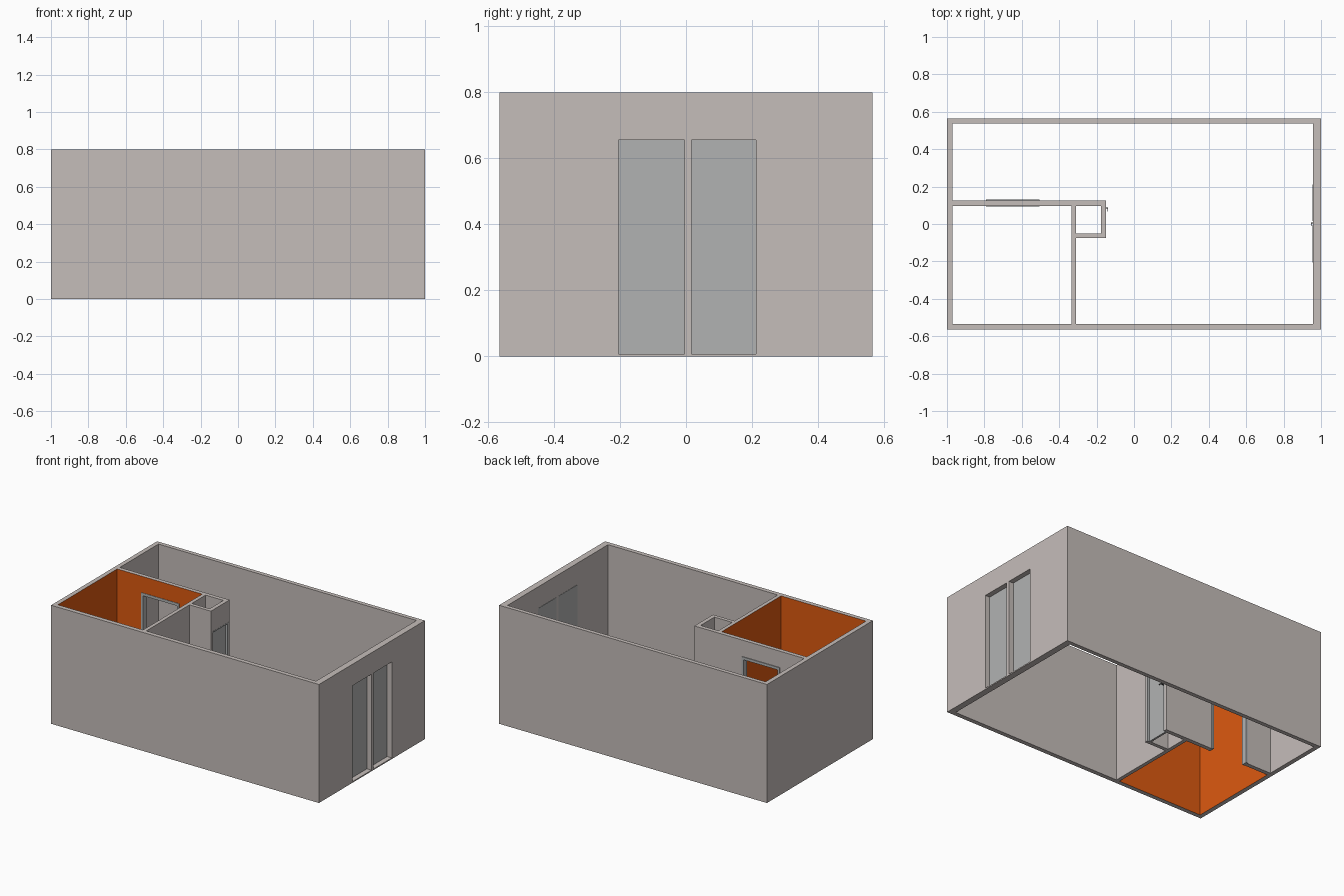
import bpy, bmesh

if "Cube" in bpy.data.objects:
    bpy.data.objects.remove(bpy.data.objects["Cube"])


def material(name, rgb):
    m = bpy.data.materials.new(name)
    m.diffuse_color = (*rgb, 1)
    m.use_nodes = True
    m.node_tree.nodes["Principled BSDF"].inputs["Base Color"].default_value = m.diffuse_color
    return m


WALL = material("warm_grey", (0.56, 0.51, 0.49))
ORANGE = material("orange", (0.72, 0.10, 0.005))
PANEL = material("panel_grey", (0.44, 0.45, 0.45))
DARK = material("dark", (0.05, 0.05, 0.05))


def prism(name, points, z0, z1, mat):
    """Extrude a plan outline from z0 to z1."""
    bm = bmesh.new()
    base = bm.faces.new([bm.verts.new((x, y, z0)) for x, y in points])
    top = bmesh.ops.extrude_face_region(bm, geom=[base])["geom"]
    for v in top:
        if isinstance(v, bmesh.types.BMVert):
            v.co.z = z1
    bmesh.ops.recalc_face_normals(bm, faces=bm.faces)
    mesh = bpy.data.meshes.new(name)
    bm.to_mesh(mesh)
    bm.free()
    mesh.materials.append(mat)
    obj = bpy.data.objects.new(name, mesh)
    bpy.context.collection.objects.link(obj)
    return obj


def box(name, x0, x1, y0, y1, z0, z1, mat=PANEL):
    return prism(name, [(x0, y0), (x1, y0), (x1, y1), (x0, y1)], z0, z1, mat)


def cut(target, cutter):
    cutter.hide_render = True
    mod = target.modifiers.new("cut", 'BOOLEAN')
    mod.operation = 'DIFFERENCE'
    mod.solver = 'EXACT'
    mod.material_mode = 'TRANSFER'
    mod.object = cutter
    bpy.context.view_layer.objects.active = target
    bpy.ops.object.modifier_apply(modifier=mod.name)
    bpy.data.objects.remove(cutter)


# Solid block, hollowed into rooms; each cutter paints the walls it leaves
walls = box("walls", -1, 1, -0.565, 0.565, 0, 0.8, WALL)
main_plan = [(-0.97, 0.125), (-0.15, 0.125), (-0.15, -0.075), (-0.31, -0.075),
             (-0.31, -0.535), (0.957, -0.535), (0.957, 0.537), (-0.97, 0.537)]
cut(walls, prism("main_room_cutter", main_plan, -0.1, 0.9, WALL))
cut(walls, box("orange_room_cutter", -0.97, -0.335, -0.535, 0.097, -0.1, 0.9, ORANGE))
cut(walls, box("shaft_cutter", -0.31, -0.177, -0.05, 0.097, -0.1, 0.9, WALL))

# Door openings
H = 0.655
ENTRANCE = [("left", -0.205, -0.005), ("right", 0.017, 0.212)]
for side, y0, y1 in ENTRANCE:
    cut(walls, box("entrance_cutter", 0.9, 1.1, y0, y1, 0.008, H, WALL))
cut(walls, box("room_door_cutter", -0.79, -0.505, 0.05, 0.2, -0.1, 0.69, WALL))
cut(walls, box("shaft_door_cutter", -0.172, -0.1, -0.06, 0.11, -0.1, H, WALL))

# Recessed double entrance door
for side, y0, y1 in ENTRANCE:
    box(f"entrance_leaf_{side}", 0.955, 0.966, y0, y1, 0.008, H)

# Shaft door leaf and its trim
box("shaft_door_leaf", -0.172, -0.164, -0.06, 0.11, 0, H)
for name, y0, y1 in [("a", -0.06, -0.052), ("b", 0.102, 0.11)]:
    box(f"shaft_door_jamb_{name}", -0.164, -0.149, y0, y1, 0, H)
box("shaft_door_head", -0.164, -0.149, -0.052, 0.102, H - 0.008, H)

# Open doorway lining, standing slightly proud of the main room side
for name, x0, x1 in [("left", -0.79, -0.775), ("right", -0.52, -0.505)]:
    box(f"doorway_jamb_{name}", x0, x1, 0.094, 0.13, 0, 0.69)
box("doorway_head", -0.775, -0.52, 0.094, 0.13, 0.672, 0.69)


# Small L-shaped lever handles
def handle(name, x, y, out, z=0.33):
    tip = x + out
    t = 0.003 if out > 0 else -0.003
    plan = [(x, y), (tip, y), (tip, y - 0.02), (tip - t, y - 0.02),
            (tip - t, y - 0.004), (x, y - 0.004)]
    prism(name, plan, z, z + 0.006, DARK)


handle("shaft_door_handle", -0.164, 0.088, 0.026)
handle("entrance_handle", 0.957, 0.008, -0.011)
